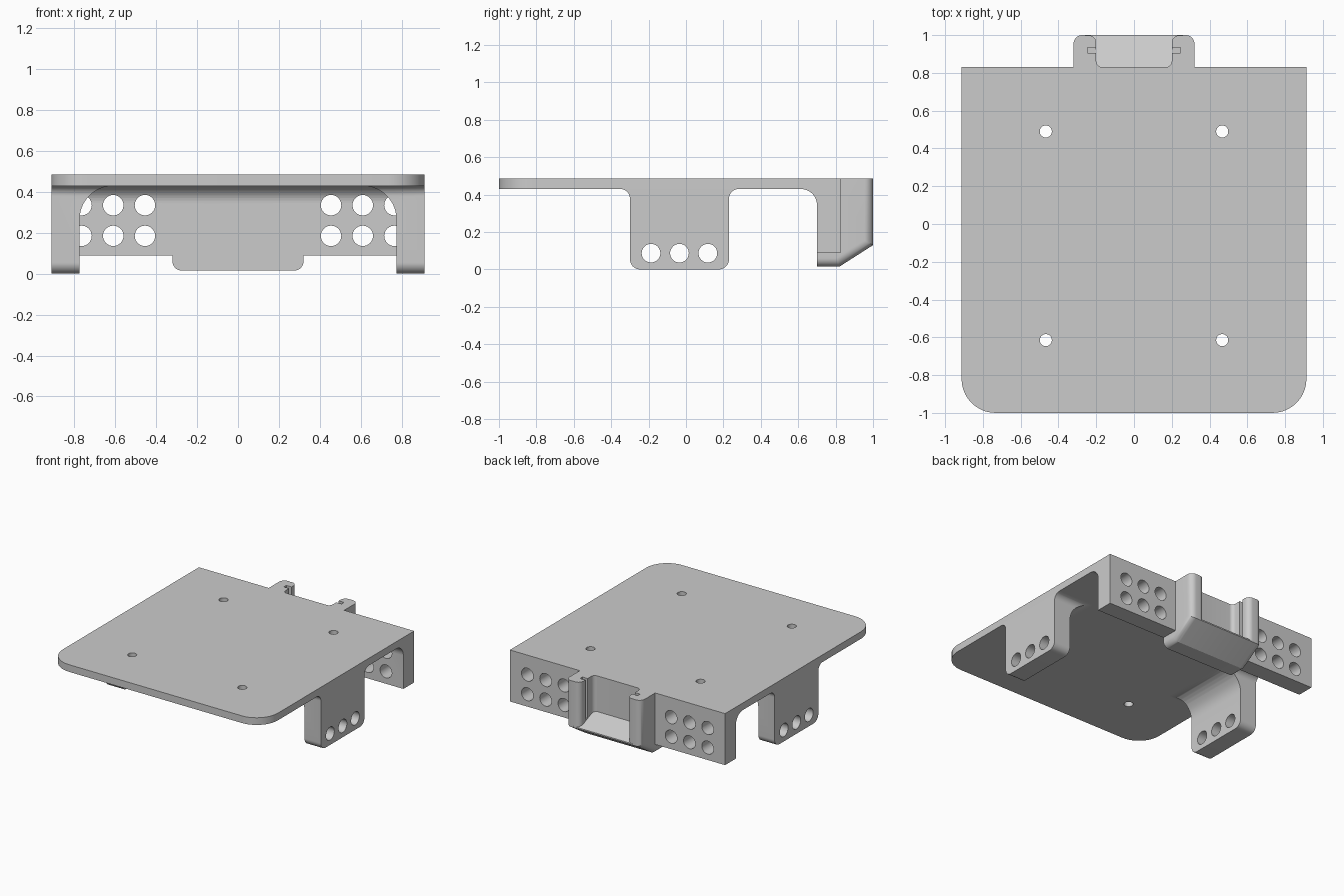
import bpy, bmesh, math
from mathutils import Vector

cube = bpy.data.objects.get("Cube")
if cube:
    bpy.data.objects.remove(cube, do_unlink=True)

grey = bpy.data.materials.new("plain grey")
grey.use_nodes = True
grey.diffuse_color = (0.6, 0.6, 0.6, 1)
for node in grey.node_tree.nodes:
    if node.type == 'BSDF_PRINCIPLED':
        node.inputs["Base Color"].default_value = (0.6, 0.6, 0.6, 1)

HALF, BACK, TOP, UNDER = 0.913, 0.83, 0.485, 0.43
parts = []


def rounded(points, steps=10):
    """Outline from (u, v) or (u, v, radius) corners."""
    out = []
    n = len(points)
    for i, p in enumerate(points):
        c = Vector(p[:2])
        if len(p) < 3:
            out.append(c)
            continue
        a = (Vector(points[i - 1][:2]) - c).normalized()
        b = (Vector(points[(i + 1) % n][:2]) - c).normalized()
        half = a.angle(b) / 2
        centre = c + (a + b).normalized() * p[2] / math.sin(half)
        start = c + a * p[2] / math.tan(half) - centre
        end = c + b * p[2] / math.tan(half) - centre
        sweep = start.angle(end)
        for k in range(steps + 1):
            t = k / steps
            out.append(centre + (start * math.sin((1 - t) * sweep)
                                 + end * math.sin(t * sweep)) / math.sin(sweep))
    return out


def prism(name, points, axis, lo, hi):
    """Extrude a rounded outline along an axis."""
    place = {'x': lambda u, v, w: (w, u, v),
             'y': lambda u, v, w: (u, w, v),
             'z': lambda u, v, w: (u, v, w)}[axis]
    outline = rounded(points)
    bm = bmesh.new()
    rings = [[bm.verts.new(place(p.x, p.y, w)) for p in outline] for w in (lo, hi)]
    bm.faces.new(rings[0])
    bm.faces.new(rings[1])
    n = len(outline)
    for i in range(n):
        j = (i + 1) % n
        bm.faces.new((rings[0][i], rings[0][j], rings[1][j], rings[1][i]))
    bmesh.ops.recalc_face_normals(bm, faces=bm.faces)
    mesh = bpy.data.meshes.new(name)
    bm.to_mesh(mesh)
    bm.free()
    mesh.materials.append(grey)
    obj = bpy.data.objects.new(name, mesh)
    bpy.context.scene.collection.objects.link(obj)
    return obj


def box(name, x0, x1, y0, y1, z0, z1):
    return prism(name, [(x0, y0), (x1, y0), (x1, y1), (x0, y1)], 'z', z0, z1)


def drill(axis, u, v, radius, lo, hi, sides=32):
    ring = [(u + radius * math.cos(k * math.tau / sides),
             v + radius * math.sin(k * math.tau / sides)) for k in range(sides)]
    return prism("drill", ring, axis, lo, hi)


def combine(obj, tool, operation='DIFFERENCE'):
    """Apply a boolean and discard the tool."""
    mod = obj.modifiers.new("cut", 'BOOLEAN')
    mod.operation, mod.object, mod.solver = operation, tool, 'EXACT'
    bpy.context.view_layer.update()
    graph = bpy.context.evaluated_depsgraph_get()
    mesh = bpy.data.meshes.new_from_object(obj.evaluated_get(graph))
    obj.modifiers.clear()
    obj.data = mesh
    bpy.data.objects.remove(tool, do_unlink=True)


# Top plate with rounded front corners and four screw holes
plate = prism("top_plate", [(-HALF, -1, 0.18), (HALF, -1, 0.18),
                            (HALF, BACK), (-HALF, BACK)], 'z', UNDER, TOP)
for x in (-0.467, 0.467):
    for y in (-0.615, 0.49):
        combine(plate, drill('z', x, y, 0.032, 0.3, 0.6))
parts.append(plate)

# Back wall with an inner fillet and two grids of holes
wall = prism("back_wall", [(0.70, 0.09), (BACK, 0.09), (BACK, UNDER),
                           (0.61, UNDER), (0.70, UNDER, 0.085)], 'x', -HALF, HALF)
for side in (-1, 1):
    for x in (0.455, 0.61, 0.765):
        for z in (0.185, 0.335):
            combine(wall, drill('y', side * x, z, 0.05, 0.5, 0.95))
parts.append(wall)

# Side legs: side outline intersected with the arched front outline
for side, label in ((1, "left"), (-1, "right")):
    leg = prism(label + "_leg",
                [(-0.30, 0, 0.055), (0.23, 0, 0.055), (0.23, UNDER, 0.05),
                 (0.29, UNDER), (0.29, 0.44), (-0.36, 0.44), (-0.36, UNDER),
                 (-0.30, UNDER, 0.05)], 'x', *sorted((side * 0.55, side * HALF)))
    arch = prism("arch", [(side * p[0], *p[1:]) for p in
                          [(0.95, -0.05), (0.775, -0.05), (0.775, UNDER, 0.165),
                           (0.60, UNDER), (0.60, 0.47), (0.95, 0.47)]], 'y', -0.5, 0.5)
    combine(leg, arch, 'INTERSECT')
    for y in (-0.187, -0.035, 0.117):
        combine(leg, drill('x', y, 0.087, 0.05, *sorted((side * 0.5, side * 1.0))))
    parts.append(leg)

# Rear holder block with a sloping underside
holder = prism("rear_holder", [(0.70, 0.015), (0.82, 0.015), (1, 0.13), (1, TOP),
                               (BACK, TOP), (BACK, 0.09), (0.70, 0.09)], 'x', -0.32, 0.32)
bm = bmesh.new()
bm.from_mesh(holder.data)


def outer_edge(edge):
    a, b = (v.co for v in edge.verts)
    if abs(a.x - b.x) > 0.01:
        return False
    bottom = a.z < 0.14 and b.z < 0.14 and abs(a.y - b.y) > 0.05
    flat_inner = min(a.z, b.z) > 0.08 and max(a.y, b.y) < 0.9
    return (bottom and not flat_inner) or min(a.y, b.y) > 0.99


bmesh.ops.bevel(bm, geom=[e for e in bm.edges if outer_edge(e)], offset=0.045,
                offset_type='OFFSET', segments=8, profile=0.5, affect='EDGES')
bm.to_mesh(holder.data)
bm.free()

# Open pocket with a floor falling towards the back
pocket = prism("pocket", [(-0.2, 0.831, 0.03), (0.2, 0.831, 0.03), (0.2, 0.999, 0.04),
                          (0.26, 0.999), (0.26, 1.05), (-0.26, 1.05),
                          (-0.26, 0.999), (-0.2, 0.999, 0.04)], 'z', 0, 0.6)
for v in pocket.data.vertices:
    if v.co.z < 0.1:
        v.co.z = 0.14 + (1 - v.co.y) * 0.42
combine(holder, pocket)

# Narrow slots in the two posts
for side in (-1, 1):
    x0, x1 = sorted((side * 0.19, side * 0.245))
    combine(holder, box("slot", x0, x1, 0.905, 0.935, 0.18, 0.6))
parts.append(holder)

# Smooth curved surfaces, keep sharp edges
bpy.ops.object.select_all(action='DESELECT')
for obj in parts:
    obj.select_set(True)
bpy.context.view_layer.objects.active = plate
bpy.ops.object.shade_smooth_by_angle(angle=math.radians(30))
